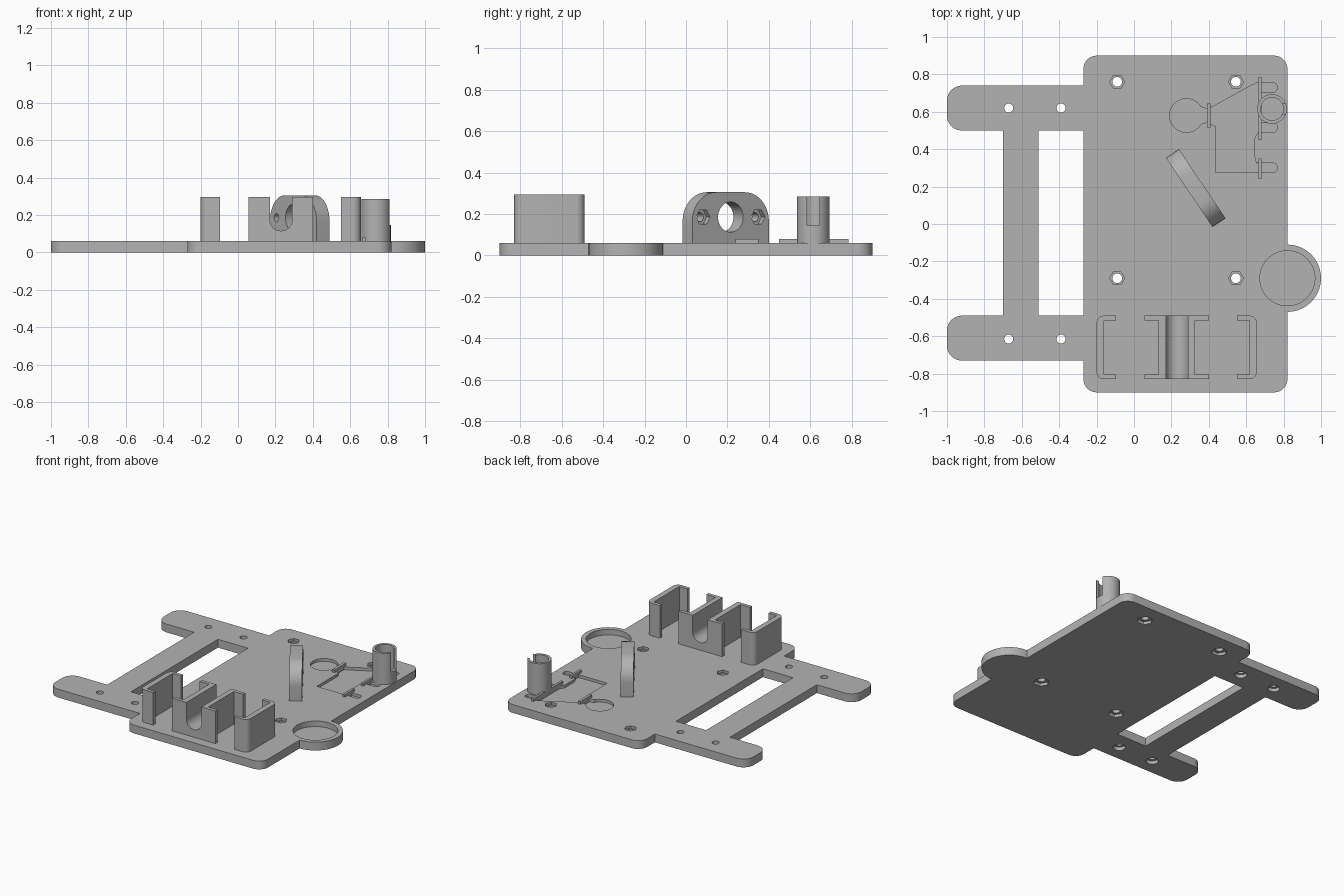
import bpy, bmesh, math
from mathutils import Matrix, Vector

if "Cube" in bpy.data.objects:
    bpy.data.objects.remove(bpy.data.objects["Cube"], do_unlink=True)

grey = bpy.data.materials.new("plain_grey")
grey.use_nodes = True
COLOR = (0.45, 0.45, 0.45, 1)
grey.diffuse_color = COLOR
grey.node_tree.nodes["Principled BSDF"].inputs["Base Color"].default_value = COLOR

TOP = 0.06       # plate surface
FLOOR = 0.04     # floor of shallow pockets
UPRIGHT = Matrix.Rotation(math.pi / 2, 4, 'X')


def rounded(corners, steps=10):
    """Outline from (x, y) or (x, y, radius) corners."""
    pts = []
    n = len(corners)
    for i, c in enumerate(corners):
        p = Vector(c[:2])
        r = c[2] if len(c) > 2 else 0
        a = (Vector(corners[i - 1][:2]) - p).normalized()
        b = (Vector(corners[(i + 1) % n][:2]) - p).normalized()
        if r == 0:
            arc = [p]
        else:
            half = a.angle(b) / 2
            centre = p + (a + b).normalized() * (r / math.sin(half))
            v0 = p + a * (r / math.tan(half)) - centre
            v1 = p + b * (r / math.tan(half)) - centre
            turn = math.atan2(v0.cross(v1), v0.dot(v1))
            arc = [centre + Matrix.Rotation(turn * k / steps, 2) @ v0
                   for k in range(steps + 1)]
        for q in arc:
            if not pts or (q - pts[-1]).length > 1e-4:
                pts.append(q)
    if (pts[0] - pts[-1]).length < 1e-4:
        pts.pop()
    return pts


def box(x0, x1, y0, y1, r=0):
    return rounded([(x0, y0, r), (x1, y0, r), (x1, y1, r), (x0, y1, r)])


def ngon(x, y, r, n=40):
    return [Vector((x + r * math.cos(math.tau * k / n),
                    y + r * math.sin(math.tau * k / n))) for k in range(n)]


def prism(name, pts, z0, z1, matrix=Matrix()):
    bm = bmesh.new()
    base = bm.faces.new([bm.verts.new((p.x, p.y, z0)) for p in pts])
    ext = bmesh.ops.extrude_face_region(bm, geom=[base])
    moved = [v for v in ext["geom"] if isinstance(v, bmesh.types.BMVert)]
    bmesh.ops.translate(bm, verts=moved, vec=(0, 0, z1 - z0))
    bmesh.ops.recalc_face_normals(bm, faces=bm.faces)
    bm.transform(matrix)
    mesh = bpy.data.meshes.new(name)
    bm.to_mesh(mesh)
    bm.free()
    mesh.materials.append(grey)
    ob = bpy.data.objects.new(name, mesh)
    bpy.context.collection.objects.link(ob)
    return ob


def activate(ob):
    bpy.ops.object.select_all(action='DESELECT')
    ob.select_set(True)
    bpy.context.view_layer.objects.active = ob


def cut(ob, pts, z0, z1, matrix=Matrix()):
    cutter = prism("cutter", pts, z0, z1, matrix)
    cutter.hide_render = True
    mod = ob.modifiers.new("cut", 'BOOLEAN')
    mod.operation = 'DIFFERENCE'
    mod.solver = 'EXACT'
    mod.object = cutter
    activate(ob)
    bpy.ops.object.modifier_apply(modifier=mod.name)
    bpy.data.objects.remove(cutter, do_unlink=True)


# Base plate with two arms, a crossbar and a round side lobe
plate = prism("base_plate", rounded([
    (-0.27, -0.9, 0.07), (0.82, -0.9, 0.07), (0.82, -0.47), (1, -0.47, 0.18),
    (1, -0.11, 0.18), (0.82, -0.11), (0.82, 0.9, 0.07), (-0.27, 0.9, 0.07),
    (-0.27, 0.74), (-1, 0.74, 0.08), (-1, 0.5, 0.08), (-0.7, 0.5),
    (-0.7, -0.49), (-1, -0.49, 0.08), (-1, -0.73, 0.08), (-0.27, -0.73)]), 0, TOP)
cut(plate, box(-0.51, -0.27, -0.49, 0.5), -1, 1)
cut(plate, ngon(0.82, -0.29, 0.147, 64), 0.02, 1)

# Screw holes: hexagon pockets on the body, counterbores on the arms
for x in (-0.09, 0.545):
    for y in (0.76, -0.29):
        cut(plate, ngon(x, y, 0.04, 6), 0.042, 1)
        cut(plate, ngon(x, y, 0.052, 6), -1, 0.02)
        cut(plate, ngon(x, y, 0.026, 24), -1, 1)
for x in (-0.67, -0.39):
    for y in (0.62, -0.615):
        cut(plate, ngon(x, y, 0.04, 24), -1, 0.025)
        cut(plate, ngon(x, y, 0.024, 24), -1, 1)

# Shallow component pocket: bulb, neck, body and finger slots
cut(plate, ngon(0.28, 0.58, 0.09), FLOOR, 1)
cut(plate, rounded([(0.32, 0.52), (0.39, 0.545), (0.45, 0.515), (0.45, 0.64),
                    (0.39, 0.615), (0.32, 0.64)]), FLOOR, 1)
cut(plate, rounded([(0.435, 0.275), (0.665, 0.275), (0.645, 0.36), (0.645, 0.46),
                    (0.67, 0.5), (0.67, 0.75), (0.635, 0.745), (0.435, 0.635)]), FLOOR, 1)
for y in (0.73, 0.515, 0.3):
    cut(plate, box(0.64, 0.765, y - 0.025, y + 0.025, 0.02), FLOOR, 1)

# Raised retaining strips
prism("neck_strip", box(0.39, 0.41, 0.515, 0.645), FLOOR, 0.08)
prism("long_strip", box(0.665, 0.682, 0.45, 0.785), FLOOR, 0.08)
prism("short_strip", box(0.665, 0.682, 0.24, 0.35), FLOOR, 0.08)

# Slotted tube
tube = prism("slotted_tube", ngon(0.738, 0.615, 0.079, 48), TOP, 0.285)
cut(tube, ngon(0.738, 0.615, 0.061, 48), -1, 1)
cut(tube, box(0.74, 0.9, 0.585, 0.645), 0.145, 1)

# Holder: two mirrored end clips and a notched middle post
HOLDER_TOP, MID = 0.295, 0.2285
clip = [(-0.2, -0.83, 0.04), (-0.095, -0.83), (-0.095, -0.805), (-0.16, -0.805),
        (-0.16, -0.515), (-0.095, -0.515), (-0.095, -0.49), (-0.2, -0.49, 0.04)]
prism("left_clip", rounded(clip), TOP, HOLDER_TOP)
prism("right_clip", rounded([(2 * MID - c[0], *c[1:]) for c in clip]), TOP, HOLDER_TOP)
half = [(0.13, -0.515), (0.055, -0.515), (0.055, -0.49)]
lower = [(x, -1.32 - y) for x, y in reversed(half)]
side = half[::-1] + lower[::-1]
side = [(0.055, -0.49), (0.055, -0.515), (0.13, -0.515),
        (0.13, -0.805), (0.055, -0.805), (0.055, -0.83)]
post = prism("middle_post", rounded(
    side + [(2 * MID - x, y) for x, y in reversed(side)]), TOP, HOLDER_TOP)
cut(post, rounded([(0.17, 0.115, 0.059), (0.29, 0.115, 0.059), (0.29, 0.5),
                   (0.17, 0.5)]), -1, 2, UPRIGHT)

# Angled upright bracket with a large bore and two nut pockets
tilt = (Matrix.Translation((0.33, 0.192, 0))
        @ Matrix.Rotation(math.radians(124), 4, 'Z') @ UPRIGHT)
bracket = prism("angled_bracket", rounded([
    (-0.223, TOP), (0.223, TOP), (0.223, 0.305, 0.14), (-0.223, 0.305, 0.14)]),
    -0.042, 0.042, tilt)
cut(bracket, ngon(0, 0.185, 0.073), -1, 1, tilt)
for u in (-0.16, 0.16):
    cut(bracket, ngon(u, 0.185, 0.022, 24), -1, 1, tilt)
    cut(bracket, ngon(u, 0.185, 0.04, 6), 0.012, 1, tilt)

# Smooth the round walls, keep edges crisp
for ob in list(bpy.context.collection.objects):
    if ob.type == 'MESH' and grey.name in ob.data.materials:
        activate(ob)
        bpy.ops.object.shade_smooth_by_angle(angle=math.radians(30))
